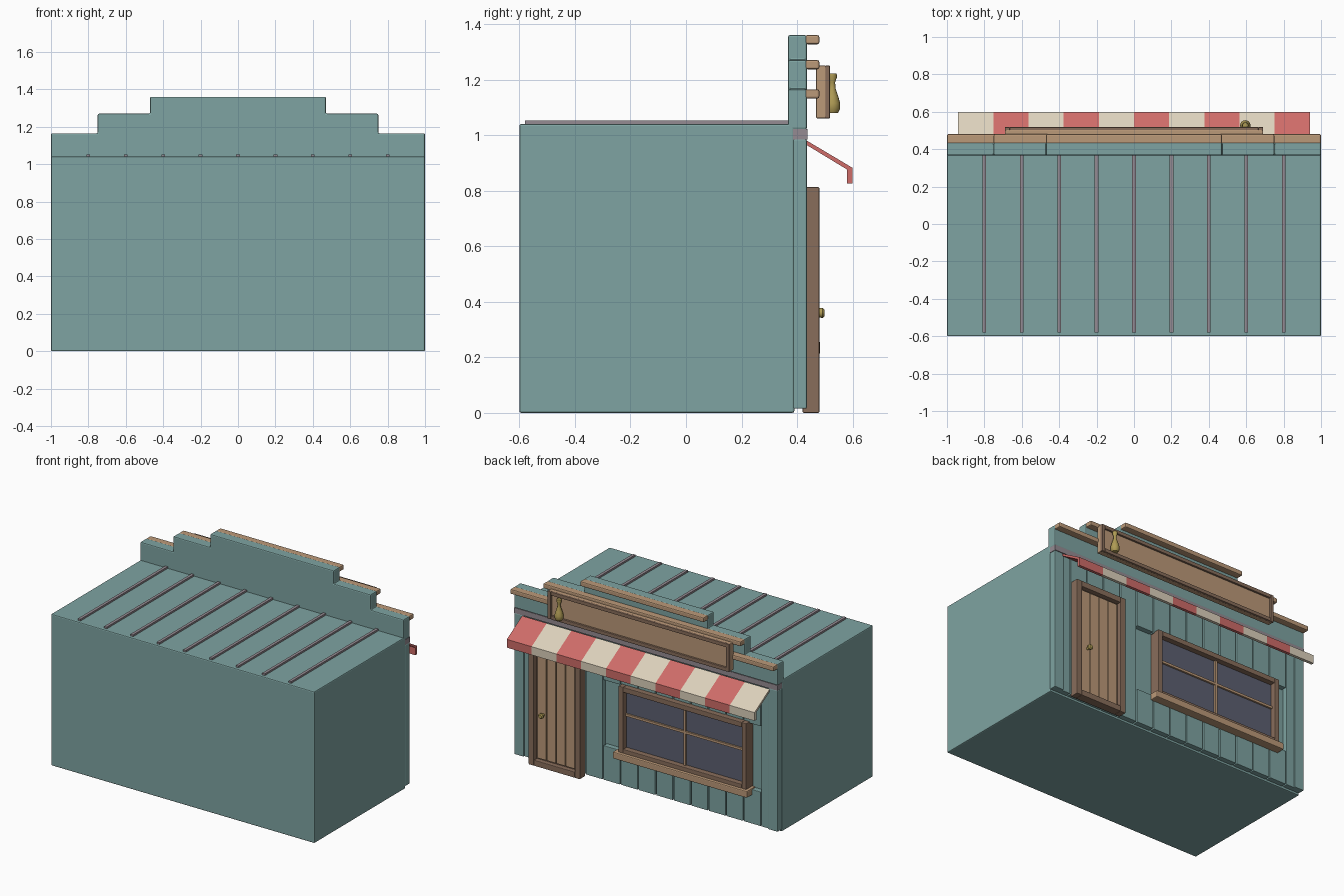
import bpy, bmesh, math
from mathutils import Matrix, Vector

cube = bpy.data.objects.get("Cube")
if cube:
    bpy.data.objects.remove(cube, do_unlink=True)


def material(name, r, g, b):
    m = bpy.data.materials.new(name)
    m.use_nodes = True
    m.diffuse_color = (r, g, b, 1)
    m.node_tree.nodes["Principled BSDF"].inputs["Base Color"].default_value = (r, g, b, 1)
    return m


teal = material("teal paint", 0.21, 0.37, 0.36)
tan = material("tan wood", 0.50, 0.32, 0.19)
brown = material("brown wood", 0.25, 0.155, 0.105)
mauve = material("mauve trim", 0.30, 0.26, 0.29)
glass = material("dark glass", 0.11, 0.117, 0.165)
gold = material("gold", 0.43, 0.33, 0.09)
red = material("red cloth", 0.62, 0.15, 0.14)
cream = material("cream cloth", 0.72, 0.64, 0.50)


def finish(name, bm, mats, bevel=0.0):
    bmesh.ops.recalc_face_normals(bm, faces=bm.faces)
    me = bpy.data.meshes.new(name)
    bm.to_mesh(me)
    bm.free()
    for m in mats:
        me.materials.append(m)
    ob = bpy.data.objects.new(name, me)
    bpy.context.collection.objects.link(ob)
    if bevel:
        mod = ob.modifiers.new("Bevel", "BEVEL")
        mod.width = bevel
        mod.segments = 2
    return ob


def boxes(name, spans, mat, bevel=0.0):
    """One object from boxes given as (x0, x1, y0, y1, z0, z1)."""
    bm = bmesh.new()
    for x0, x1, y0, y1, z0, z1 in spans:
        mtx = (Matrix.Translation(((x0 + x1) / 2, (y0 + y1) / 2, (z0 + z1) / 2))
               @ Matrix.Diagonal((x1 - x0, y1 - y0, z1 - z0, 1)))
        bmesh.ops.create_cube(bm, size=1, matrix=mtx)
    return finish(name, bm, [mat], bevel)


def frame(name, x0, x1, y0, y1, z0, z1, w, mat, bevel=0.004):
    """Rectangular border with members of width w."""
    return boxes(name, [(x0, x0 + w, y0, y1, z0, z1), (x1 - w, x1, y0, y1, z0, z1),
                        (x0 + w, x1 - w, y0, y1, z0, z0 + w),
                        (x0 + w, x1 - w, y0, y1, z1 - w, z1)], mat, bevel)


def prism(name, outline, y0, y1, mat, bevel):
    """Extrude an x-z outline along y."""
    bm = bmesh.new()
    f = bm.faces.new([bm.verts.new((x, y0, z)) for x, z in outline])
    ext = bmesh.ops.extrude_face_region(bm, geom=[f])
    verts = [v for v in ext["geom"] if isinstance(v, bmesh.types.BMVert)]
    bmesh.ops.translate(bm, verts=verts, vec=(0, y1 - y0, 0))
    return finish(name, bm, [mat], bevel)


def lathe(name, profile, location, mat, along_y=False):
    """Spin (radius, height) points around the upright axis."""
    bm = bmesh.new()
    vs = [bm.verts.new((r, 0, h)) for r, h in profile]
    edges = [bm.edges.new(p) for p in zip(vs, vs[1:])]
    bmesh.ops.spin(bm, geom=vs + edges, cent=(0, 0, 0), axis=(0, 0, 1),
                   angle=math.tau, steps=16)
    bmesh.ops.remove_doubles(bm, verts=bm.verts, dist=1e-5)
    if along_y:
        bmesh.ops.rotate(bm, verts=bm.verts, matrix=Matrix.Rotation(-math.pi / 2, 3, "X"))
    bmesh.ops.translate(bm, verts=bm.verts, vec=Vector(location))
    ob = finish(name, bm, [mat])
    bpy.ops.object.select_all(action="DESELECT")
    ob.select_set(True)
    bpy.context.view_layer.objects.active = ob
    bpy.ops.object.shade_smooth_by_angle(angle=math.radians(40))
    return ob


# Main building and roof battens
boxes("building_body", [(-1, 1, -0.6, 0.39, 0, 1.04)], teal, 0.007)
boxes("roof_battens", [(0.2 * i - 0.01, 0.2 * i + 0.01, -0.58, 0.37, 1.03, 1.052)
                       for i in range(-4, 5)], mauve)

# Stepped parapet with a ledge on each tier
tiers = [(1.0, 1.165), (0.75, 1.27), (0.47, 1.36)]
half = [(1.0, 1.02)]
for i, (w, z) in enumerate(tiers):
    half.append((w, z))
    if i < 2:
        half.append((tiers[i + 1][0], z))
prism("parapet", half + [(-x, z) for x, z in reversed(half)], 0.367, 0.435, teal, 0.007)
boxes("parapet_ledges", [(-w, w, 0.43, 0.48, z - 0.033, z) for w, z in tiers], tan, 0.007)
boxes("facade_band", [(-1, 1, 0.385, 0.437, 0.985, 1.022)], mauve)

# Facade planks, left open around the window
PITCH = 2 / 15
planks = []
for i in range(15):
    x0, x1 = -1 + PITCH * i + 0.004, -1 + PITCH * (i + 1) - 0.004
    if 1 <= i <= 9:
        planks += [(x0, x1, 0.38, 0.425, 0.015, 0.25), (x0, x1, 0.38, 0.425, 0.70, 0.985)]
    else:
        planks.append((x0, x1, 0.38, 0.425, 0.015, 0.985))
boxes("facade_planks", planks, teal, 0.003)
boxes("corner_posts", [(-1, -0.93, 0.385, 0.435, 0.015, 0.985),
                       (0.93, 1, 0.385, 0.435, 0.015, 0.985)], teal, 0.005)

# Door
frame("door_frame", 0.47, 0.86, 0.42, 0.48, 0, 0.813, 0.04, brown)
boxes("door_backing", [(0.5, 0.83, 0.42, 0.448, 0.03, 0.78)], brown)
step = 0.29 / 4
boxes("door_planks", [(0.52 + step * i + 0.003, 0.52 + step * (i + 1) - 0.003,
                       0.44, 0.46, 0.05, 0.763) for i in range(4)], tan, 0.002)
lathe("door_knob", [(0, 0), (0.009, 0), (0.009, 0.018), (0.017, 0.022),
                    (0.018, 0.034), (0.012, 0.04), (0, 0.04)],
      (0.76, 0.458, 0.36), gold, along_y=True)

# Window
frame("window_frame", -0.78, 0.19, 0.385, 0.462, 0.25, 0.71, 0.035, brown)
boxes("window_glass", [(-0.76, 0.17, 0.385, 0.425, 0.27, 0.69)], glass)
boxes("window_bars", [(-0.303, -0.287, 0.42, 0.437, 0.28, 0.68),
                      (-0.75, 0.16, 0.42, 0.437, 0.503, 0.519)], tan)
boxes("window_sill", [(-0.80, 0.22, 0.39, 0.483, 0.212, 0.258)], tan, 0.006)

# Sign board with a border and a vase ornament
boxes("sign_board", [(-0.69, 0.69, 0.468, 0.505, 1.06, 1.25)], tan, 0.005)
frame("sign_border", -0.69, 0.69, 0.50, 0.518, 1.06, 1.25, 0.025, brown, 0.003)
lathe("vase_ornament", [(0, 0), (0.02, 0), (0.028, 0.015), (0.028, 0.035), (0.021, 0.06),
                        (0.011, 0.09), (0.010, 0.11), (0.017, 0.13), (0.015, 0.142), (0, 0.142)],
      (0.595, 0.527, 1.08), gold)

# Striped awning: one profile swept through ten stripes
section = [(0.435, 0.98), (0.6, 0.882), (0.6, 0.825), (0.58, 0.825), (0.58, 0.876), (0.435, 0.964)]
bm = bmesh.new()
rings = [[bm.verts.new((-0.94 + 0.188 * i, y, z)) for y, z in section] for i in range(11)]
n = len(section)
for i in range(10):
    for k in range(n):
        j = (k + 1) % n
        f = bm.faces.new((rings[i][k], rings[i][j], rings[i + 1][j], rings[i + 1][k]))
        f.material_index = i % 2
bm.faces.new(rings[0]).material_index = 0
bm.faces.new(rings[-1]).material_index = 1
finish("awning", bm, [cream, red])
